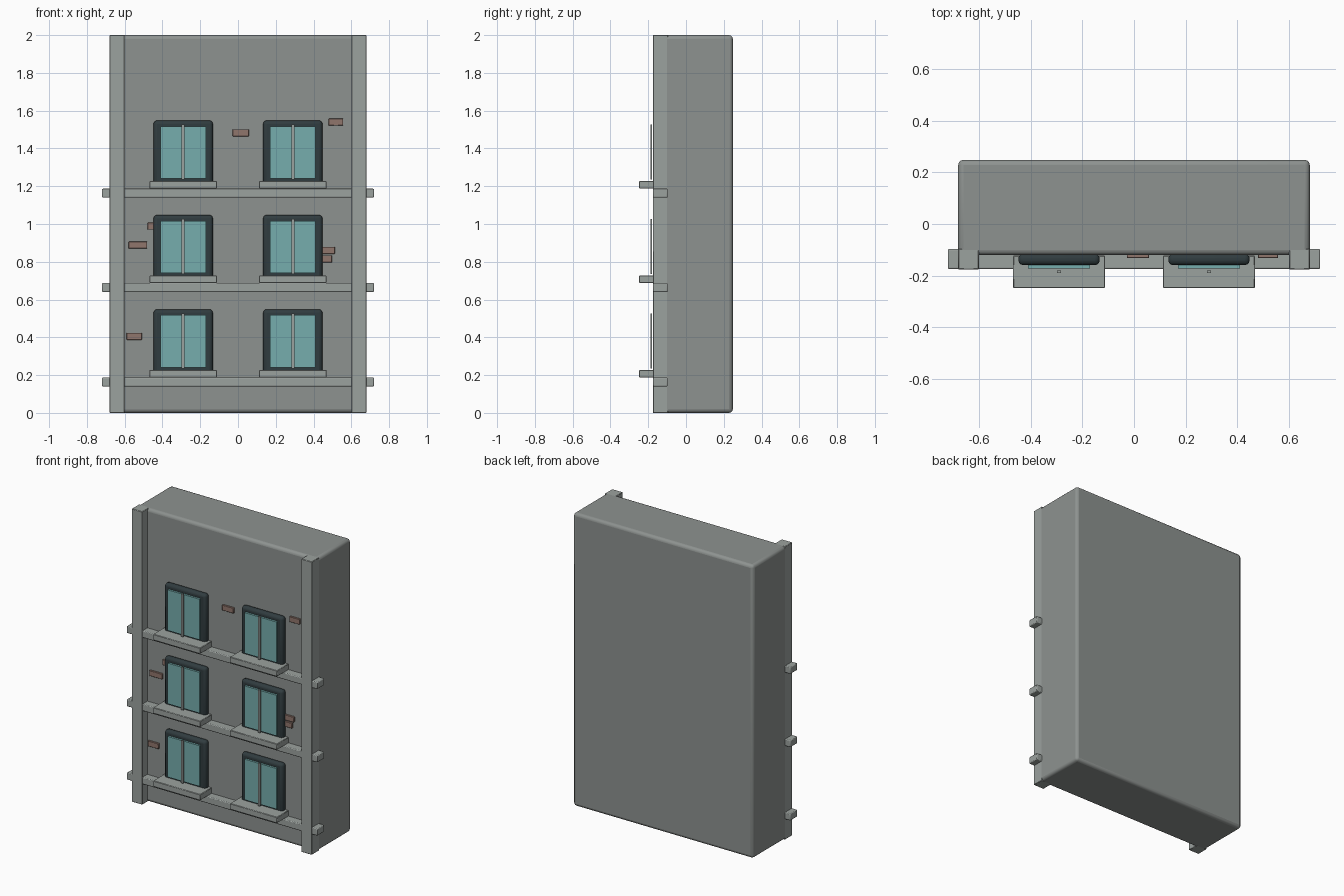
import bpy
import math

if "Cube" in bpy.data.objects:
    bpy.data.objects.remove(bpy.data.objects["Cube"])


def material(name, rgb):
    m = bpy.data.materials.new(name)
    m.diffuse_color = (*rgb, 1)
    m.use_nodes = True
    m.node_tree.nodes["Principled BSDF"].inputs["Base Color"].default_value = m.diffuse_color
    return m


CONCRETE = material("concrete", (0.27, 0.29, 0.28))
TRIM = material("trim", (0.33, 0.36, 0.345))
FRAME = material("dark_frame", (0.03, 0.045, 0.05))
GLASS = material("teal_glass", (0.18, 0.42, 0.42))
BRICK = material("brick", (0.28, 0.18, 0.15))


def box(name, x, y, z, mat, bevel=0.0, segments=2):
    """Box from (min, max) ranges with optional rounded edges."""
    ranges = (x, y, z)
    bpy.ops.mesh.primitive_cube_add(size=1, location=[(a + b) / 2 for a, b in ranges])
    ob = bpy.context.object
    ob.name = name
    ob.scale = [b - a for a, b in ranges]
    bpy.ops.object.transform_apply(location=False, rotation=False, scale=True)
    ob.data.materials.append(mat)
    if bevel:
        mod = ob.modifiers.new("rounded_edges", 'BEVEL')
        mod.width = bevel
        mod.segments = segments
        bpy.ops.object.shade_smooth_by_angle(angle=math.radians(35))
    return ob


# Main wall block
box("wall_block", (-0.68, 0.68), (-0.12, 0.248), (0, 2), CONCRETE, 0.02, 3)

# Corner pilasters
for side, x in (("left", (-0.68, -0.60)), ("right", (0.60, 0.68))):
    box(f"pilaster_{side}", x, (-0.176, -0.096), (0, 2), TRIM, 0.003, 1)

for floor in range(3):
    h = 0.5 * floor
    # Floor band running through the pilasters
    box(f"floor_band_{floor}", (-0.72, 0.72), (-0.174, -0.097),
        (h + 0.14, h + 0.187), TRIM, 0.005)
    for side, c in (("left", -0.29), ("right", 0.29)):
        tag = f"{side}_{floor}"
        # Window: frame, glass, centre bar and sill
        box(f"window_frame_{tag}", (c - 0.157, c + 0.157), (-0.159, -0.115),
            (h + 0.21, h + 0.548), FRAME, 0.018, 3)
        box(f"window_glass_{tag}", (c - 0.12, c + 0.12), (-0.173, -0.15),
            (h + 0.24, h + 0.517), GLASS)
        box(f"window_bar_{tag}", (c - 0.008, c + 0.008), (-0.189, -0.18),
            (h + 0.235, h + 0.527), TRIM)
        box(f"window_sill_{tag}", (c - 0.178, c + 0.178), (-0.248, -0.122),
            (h + 0.187, h + 0.228), TRIM, 0.003, 1)

# Exposed bricks: x range and lower edge
bricks = [(-0.028, 0.058, 1.464), (0.48, 0.557, 1.521), (-0.478, -0.40, 0.97),
          (-0.579, -0.481, 0.87), (0.43, 0.513, 0.842), (0.42, 0.498, 0.797),
          (-0.59, -0.508, 0.387)]
for i, (x0, x1, z) in enumerate(bricks):
    box(f"exposed_brick_{i}", (x0, x1), (-0.132, -0.115), (z, z + 0.037), BRICK, 0.002, 1)
